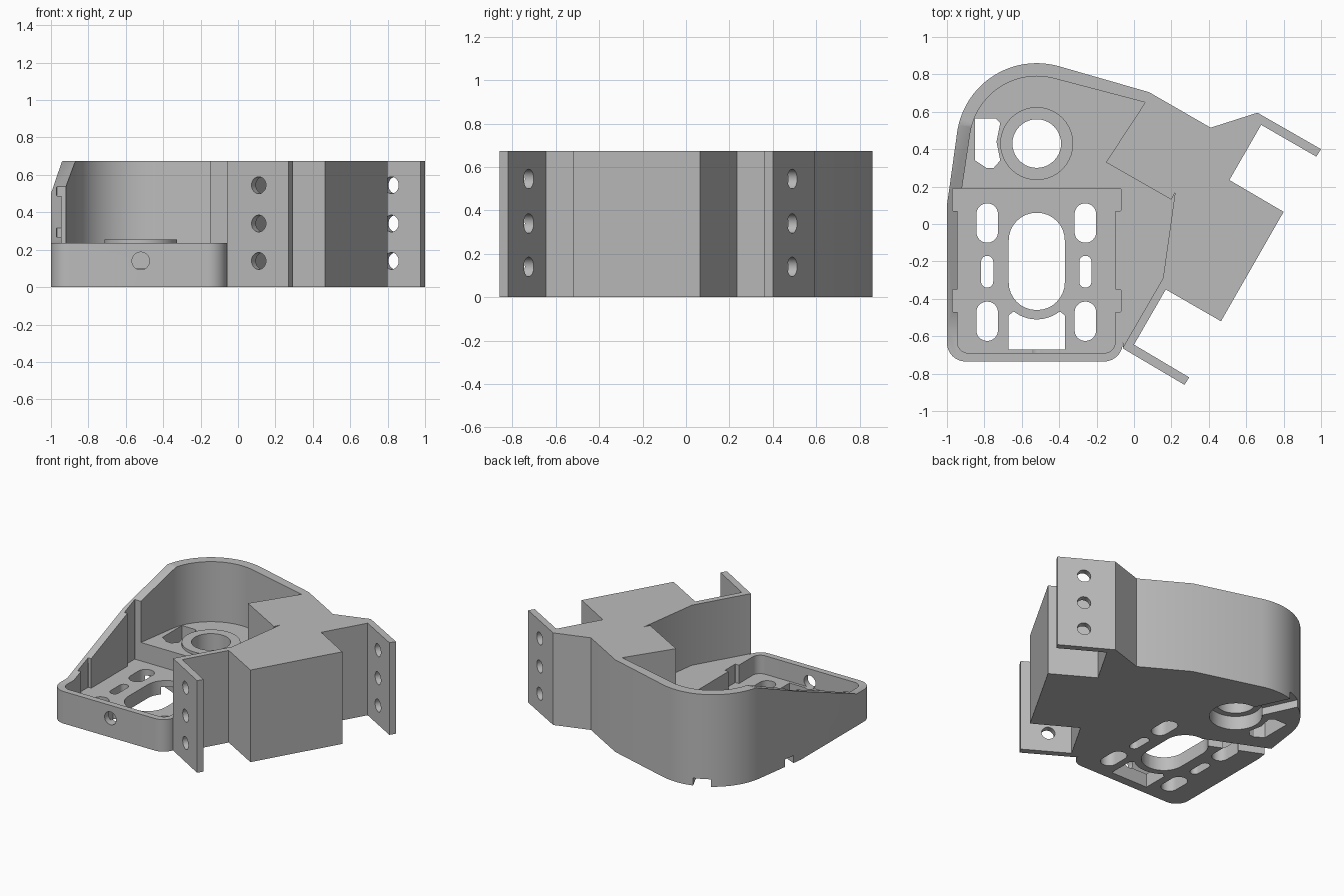
import bpy, bmesh
from math import radians, cos, sin, atan2, hypot
from mathutils import Matrix, Vector

cube = bpy.data.objects.get("Cube")
if cube:
    bpy.data.objects.remove(cube, do_unlink=True)

grey = bpy.data.materials.new("light_grey")
grey.use_nodes = True
grey.diffuse_color = (0.5, 0.5, 0.5, 1)
grey.node_tree.nodes["Principled BSDF"].inputs["Base Color"].default_value = (0.5, 0.5, 0.5, 1)


def arc(cx, cy, r, start, end, n=12):
    angles = [radians(start + (end - start) * i / n) for i in range(n + 1)]
    return [(cx + r * cos(a), cy + r * sin(a)) for a in angles]


def rounded(cx, cy, w, h, r):
    """Rounded rectangle; a slot when r is half the width."""
    x, y = w / 2 - r, h / 2 - r
    pts = []
    for sx, sy, a in ((1, 1, 0), (-1, 1, 90), (-1, -1, 180), (1, -1, 270)):
        pts += arc(cx + sx * x, cy + sy * y, r, a, a + 90, 8)
    return pts


def prism(name, pts, z0, z1, matrix=None):
    bm = bmesh.new()
    clean = [p for i, p in enumerate(pts)
             if hypot(p[0] - pts[i - 1][0], p[1] - pts[i - 1][1]) > 1e-4]
    face = bm.faces.new([bm.verts.new((x, y, z0)) for x, y in clean])
    ext = bmesh.ops.extrude_face_region(bm, geom=[face])["geom"]
    bmesh.ops.translate(bm, vec=(0, 0, z1 - z0),
                        verts=[v for v in ext if isinstance(v, bmesh.types.BMVert)])
    bmesh.ops.recalc_face_normals(bm, faces=bm.faces)
    if matrix:
        bm.transform(matrix)
    mesh = bpy.data.meshes.new(name)
    bm.to_mesh(mesh)
    bm.free()
    mesh.materials.append(grey)
    obj = bpy.data.objects.new(name, mesh)
    bpy.context.scene.collection.objects.link(obj)
    return obj


def activate(obj):
    for o in bpy.context.selected_objects:
        o.select_set(False)
    obj.select_set(True)
    bpy.context.view_layer.objects.active = obj


def cut(target, pts, z0, z1, matrix=None):
    tool = prism("cutter", pts, z0, z1, matrix)
    mod = target.modifiers.new("cut", "BOOLEAN")
    mod.operation, mod.solver, mod.object = "DIFFERENCE", "EXACT", tool
    activate(target)
    bpy.ops.object.modifier_apply(modifier=mod.name)
    bpy.data.objects.remove(tool, do_unlink=True)


def circle(x, y, r):
    return arc(x, y, r, 0, 360, 40)[:-1]


def drill(target, centre, direction, r, length):
    turn = Vector(direction).to_track_quat("Z", "Y").to_matrix().to_4x4()
    cut(target, circle(0, 0, r), -length / 2, length / 2,
        Matrix.Translation(centre) @ turn)


# Bracket body: tray, mounting block and both screw tabs
outline = arc(-0.9, -0.635, 0.1, 180, 270) + arc(-0.16, -0.635, 0.1, 270, 360)
outline += [(-0.06, -0.665), (0.27, -0.86), (0.295, -0.82), (0, -0.645), (0.17, -0.35),
            (0.465, -0.52), (0.8, 0.065), (0.51, 0.235), (0.68, 0.53), (0.975, 0.36),
            (1, 0.4), (0.66, 0.595), (0.41, 0.515), (0.08, 0.705)]
outline += arc(-0.52, 0.43, 0.43, 74, 170, 24) + [(-1, 0.1)]
body = prism("bracket_body", outline, 0, 0.675)

# Upper opening
opening = [(-0.945, -0.9), (-0.062, -0.9), (-0.062, -0.665), (0.155, -0.29), (0.22, 0.17),
           (0.2, 0.13), (-0.15, 0.33), (0.06, 0.65)]
opening += arc(-0.52, 0.43, 0.36, 74, 170, 24) + [(-0.92, 0.19), (-0.945, 0.19)]
cut(body, opening, 0.235, 0.8)

# Left wall falling towards the front (profile in y, z)
slope = [(-1, 0.235), (-0.55, 0.235), (0.53, 0.676), (0.53, 0.9), (-1, 0.9)]
cut(body, slope, -1.2, -0.85, Matrix(((0, 0, 1, 0), (1, 0, 0, 0), (0, 1, 0, 0), (0, 0, 0, 1))))

# Lower tray pocket and side notches
cut(body, arc(-0.885, -0.63, 0.06, 180, 270) + arc(-0.16, -0.63, 0.06, 270, 360)
    + [(-0.1, 0.19), (-0.945, 0.19)], 0.1, 0.3)
for y in (0.13, -0.41):
    cut(body, rounded(-0.52, y, 0.9, 0.12, 0.005), 0.1, 0.6)

# Floor slots and windows
for x in (-0.785, -0.26):
    for y, w, h in ((0.005, 0.115, 0.21), (-0.255, 0.065, 0.17), (-0.52, 0.115, 0.21)):
        cut(body, rounded(x, y, w, h, w * 0.49), -0.1, 0.2)
cut(body, rounded(-0.52, -0.2, 0.3, 0.52, 0.148), -0.1, 0.2)
cut(body, [(-0.67, -0.67), (-0.37, -0.67), (-0.37, -0.49), (-0.38, -0.48)]
    + arc(-0.52, -0.31, 0.2, -52, -128) + [(-0.66, -0.48), (-0.67, -0.49)], -0.1, 0.2)
cut(body, [(-0.85, 0.565), (-0.74, 0.565), (-0.715, 0.54), (-0.735, 0.44), (-0.715, 0.34),
           (-0.75, 0.3), (-0.79, 0.3), (-0.85, 0.34)], -0.1, 0.3)

# Round bore with a wider recess underneath
cut(body, circle(-0.52, 0.43, 0.13), -0.1, 0.5)
cut(body, circle(-0.52, 0.43, 0.175), -0.1, 0.1)

# Cable channels in the underside
for (x0, y0), (x1, y1), w in (((-0.52, 0.43), (-0.74, 0.9), 0.12),
                              ((-0.55, 0.02), (-1.05, 0.24), 0.08)):
    length = hypot(x1 - x0, y1 - y0)
    place = Matrix.Translation((x0, y0, 0)) @ Matrix.Rotation(atan2(y1 - y0, x1 - x0), 4, "Z")
    cut(body, [(0, -w / 2), (length, -w / 2), (length, w / 2), (0, w / 2)], -0.1, 0.055, place)

# Screw holes in the tabs and front wall
for z in (0.14, 0.34, 0.545):
    for x, y in ((0.12, -0.75), (0.835, 0.475)):
        drill(body, (x, y, z), (0.5, 0.866, 0), 0.045, 0.2)
drill(body, (-0.52, -0.71, 0.14), (0, 1, 0), 0.047, 0.15)

# Raised ring around the bore
ring = prism("bore_ring", circle(-0.52, 0.43, 0.195), 0.2, 0.255)
cut(ring, circle(-0.52, 0.43, 0.13), 0.1, 0.4)

for obj in (body, ring):
    activate(obj)
    bpy.ops.object.shade_smooth_by_angle(angle=radians(25))
